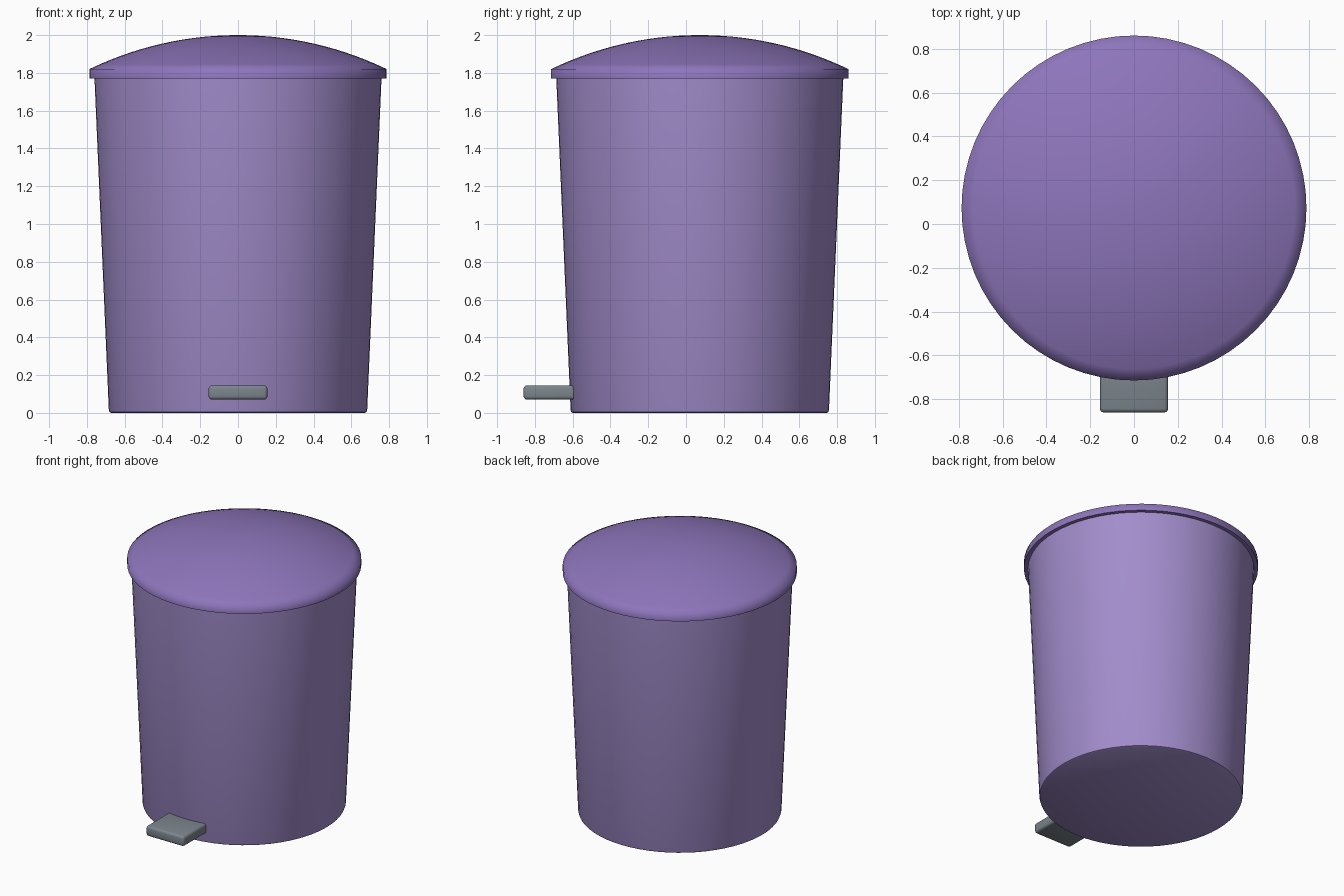
import bpy, bmesh, math
from mathutils import Matrix

if "Cube" in bpy.data.objects:
    bpy.data.objects.remove(bpy.data.objects["Cube"], do_unlink=True)

CENTRE_Y = 0.073
SIDES = 64


def material(name, colour):
    mat = bpy.data.materials.new(name)
    mat.use_nodes = True
    mat.diffuse_color = (*colour, 1)
    mat.node_tree.nodes["Principled BSDF"].inputs["Base Color"].default_value = (*colour, 1)
    return mat


def finish(bm, name, mat, angle):
    bmesh.ops.recalc_face_normals(bm, faces=bm.faces)
    mesh = bpy.data.meshes.new(name)
    bm.to_mesh(mesh)
    bm.free()
    mesh.materials.append(mat)
    obj = bpy.data.objects.new(name, mesh)
    bpy.context.collection.objects.link(obj)
    bpy.ops.object.select_all(action='DESELECT')
    obj.select_set(True)
    bpy.context.view_layer.objects.active = obj
    bpy.ops.object.shade_smooth_by_angle(angle=math.radians(angle))
    return obj


def lathe(name, profile, mat, angle):
    """Spin a (radius, height) profile that starts and ends on the axis."""
    bm = bmesh.new()
    verts = [bm.verts.new((r, 0, z)) for r, z in profile]
    edges = [bm.edges.new(pair) for pair in zip(verts, verts[1:])]
    bmesh.ops.spin(bm, geom=verts + edges, axis=(0, 0, 1), cent=(0, 0, 0),
                   angle=math.tau, steps=SIDES, use_merge=True)
    bmesh.ops.remove_doubles(bm, verts=bm.verts, dist=0.0001)
    obj = finish(bm, name, mat, angle)
    obj.location.y = CENTRE_Y
    return obj


lilac = material("lilac", (0.36, 0.265, 0.60))
violet = material("violet", (0.27, 0.18, 0.50))
grey = material("slate grey", (0.20, 0.235, 0.265))

# Tapered bucket with a small rounded foot
lathe("bucket", [(0, 0), (0.672, 0), (0.68, 0.004), (0.684, 0.015),
                 (0.76, 1.775), (0, 1.775)], lilac, 40)

# Domed lid with a short upright rim and a flat underside
RIM, LOW, EDGE, TOP = 0.787, 1.77, 1.82, 2.0
sphere = (RIM ** 2 + (TOP - EDGE) ** 2) / (2 * (TOP - EDGE))
sweep = math.asin(RIM / sphere)
dome = [(sphere * math.sin(sweep * i / 14),
         TOP - sphere * (1 - math.cos(sweep * i / 14))) for i in range(14, -1, -1)]
lathe("lid", [(0, LOW), (RIM, LOW)] + dome, violet, 75)

# Foot pedal with softened edges
bm = bmesh.new()
bmesh.ops.create_cube(bm, size=1, matrix=Matrix.Translation((0, -0.69, 0.108))
                      @ Matrix.Diagonal((0.312, 0.34, 0.076, 1)))
bmesh.ops.bevel(bm, geom=bm.edges[:], offset=0.018, segments=3, profile=0.5,
                affect='EDGES')
finish(bm, "pedal", grey, 35)
